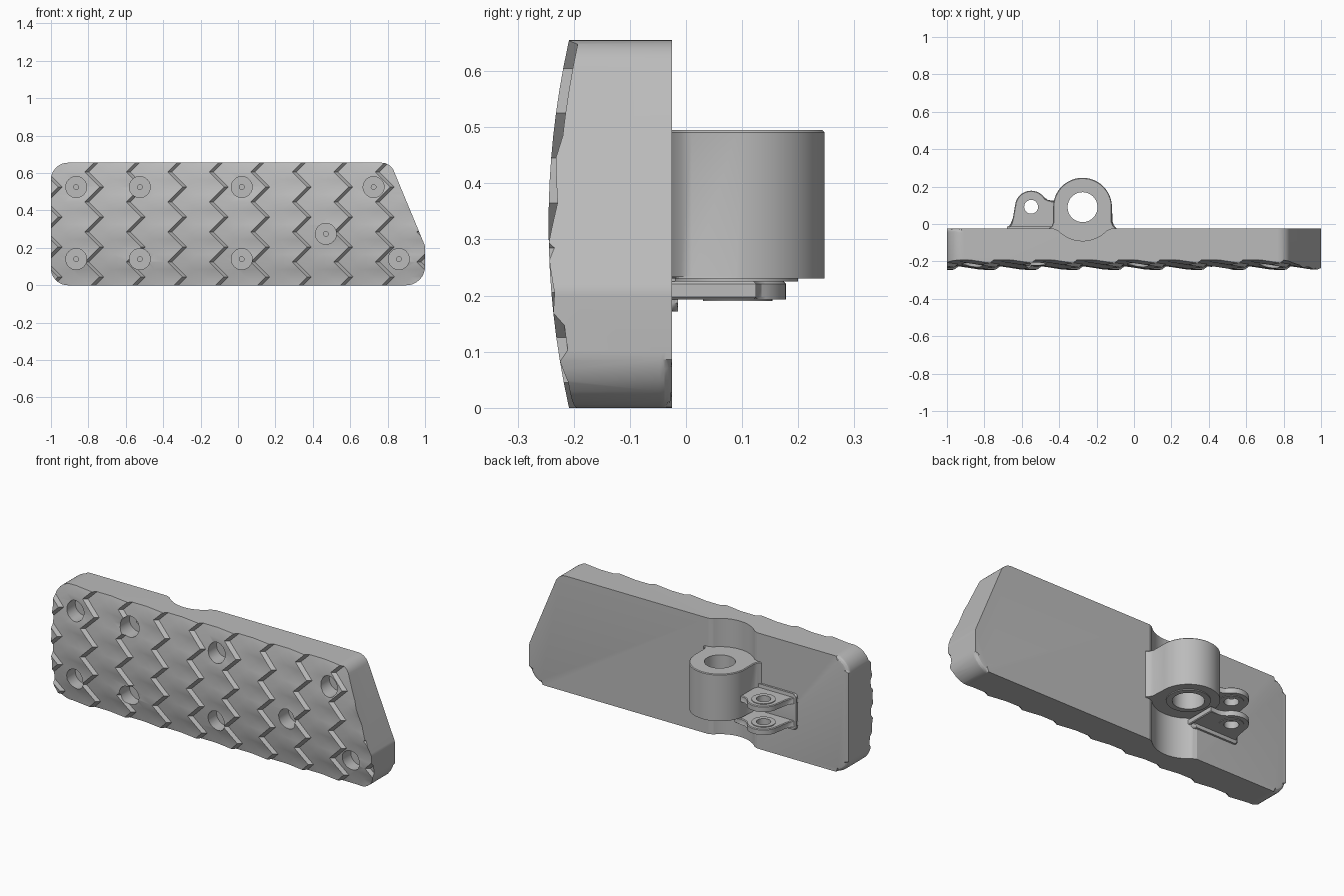
import bpy, bmesh, math
from mathutils import Vector

if "Cube" in bpy.data.objects:
    bpy.data.objects.remove(bpy.data.objects["Cube"])

metal = bpy.data.materials.new("grey_metal")
metal.use_nodes = True
GREY = (0.5, 0.5, 0.5, 1)
metal.diffuse_color = GREY
metal.node_tree.nodes["Principled BSDF"].inputs["Base Color"].default_value = GREY


def finish(name, bm):
    bmesh.ops.recalc_face_normals(bm, faces=bm.faces)
    mesh = bpy.data.meshes.new(name)
    bm.to_mesh(mesh)
    bm.free()
    mesh.materials.append(metal)
    obj = bpy.data.objects.new(name, mesh)
    bpy.context.collection.objects.link(obj)
    return obj


def loft(bm, rings):
    """Closed solid through a list of equal-length rings of points."""
    rows = [[bm.verts.new(p) for p in ring] for ring in rings]
    n = len(rows[0])
    for a, b in zip(rows, rows[1:]):
        for i in range(n):
            k = (i + 1) % n
            bm.faces.new((a[i], a[k], b[k], b[i]))
    return bm.faces.new(rows[0]), bm.faces.new(rows[-1])


def prism(name, profile, axis, low, high, bevel_low=0, bevel_high=0, segments=4):
    """Extrude a 2D profile along y (profile in xz) or z (profile in xy)."""
    place = (lambda p, d: (p[0], d, p[1])) if axis == "y" else (lambda p, d: (p[0], p[1], d))
    bm = bmesh.new()
    caps = loft(bm, [[place(p, d) for p in profile] for d in (low, high)])
    rims = [(list(cap.edges), width) for cap, width in zip(caps, (bevel_low, bevel_high))]
    for edges, width in rims:
        if width:
            bmesh.ops.bevel(bm, geom=edges, offset=width, segments=segments,
                            profile=0.5, affect="EDGES")
    return finish(name, bm)


def arc(cx, cy, r, start, end, steps=32):
    angles = [math.radians(start + (end - start) * i / steps) for i in range(steps + 1)]
    return [(cx + r * math.cos(a), cy + r * math.sin(a)) for a in angles]


def circle(cx, cy, r, steps=40):
    return arc(cx, cy, r, 0, 360, steps)[:-1]


def rounded(corners, steps=8):
    """Polygon from (x, y, radius) corners with true arcs."""
    points = []
    for i, (x, y, r) in enumerate(corners):
        p = Vector((x, y))
        d1 = (Vector(corners[i - 1][:2]) - p).normalized()
        d2 = (Vector(corners[(i + 1) % len(corners)][:2]) - p).normalized()
        half = d1.angle(d2) / 2
        centre = p + (d1 + d2).normalized() * r / math.sin(half)
        reach = r / math.tan(half)
        a, b = p + d1 * reach - centre, p + d2 * reach - centre
        for s in range(steps + 1):
            points.append(tuple(centre + a.lerp(b, s / steps).normalized() * r))
    return points


def boolean(target, cutter, operation="DIFFERENCE"):
    mod = target.modifiers.new("cut", "BOOLEAN")
    mod.object, mod.operation, mod.solver = cutter, operation, "EXACT"
    bpy.context.view_layer.objects.active = target
    bpy.ops.object.modifier_apply(modifier=mod.name)
    bpy.data.objects.remove(cutter)


def smooth(obj, degrees):
    bpy.ops.object.select_all(action="DESELECT")
    obj.select_set(True)
    bpy.context.view_layer.objects.active = obj
    bpy.ops.object.shade_smooth_by_angle(angle=math.radians(degrees))


# Pedal plate outline with a slanted upper corner
TOP, BACK = 0.655, -0.025
outline = rounded([(-1, 0, 0.09), (1, 0, 0.1), (1, 0.21, 0.06),
                   (0.815, TOP, 0.07), (-1, TOP, 0.09)])
plate = prism("pedal_plate", outline, "y", -0.3, BACK, bevel_high=0.022)

# Curved front face with zigzag sawtooth treads
TREAD_PITCH, TREAD_HEIGHT = 0.222, 0.017
rings = []
for j in range(-11, 10):
    z = 0.365 + 0.04 * j
    shift = 0.04 * (abs(j % 4 - 2) - 1)
    base = -0.228 + 0.34 * (z - TOP / 2) ** 2
    front = []
    for k in range(-2, 11):
        peak = -0.78 + TREAD_PITCH * k + shift
        front += [(peak - 0.11, base, z), (peak, base - TREAD_HEIGHT, z), (peak + 0.022, base, z)]
    rings.append(front + [(front[-1][0], 0.1, z), (front[0][0], 0.1, z)])
bm = bmesh.new()
loft(bm, rings)
bmesh.ops.triangulate(bm, faces=[f for f in bm.faces if len(f.verts) == 4])
boolean(plate, finish("tread_block", bm), "INTERSECT")

# Blind stud sockets, each with a small pilot hole
SOCKETS = [(x, z) for x in (-0.865, -0.525, 0.02) for z in (0.14, 0.525)]
SOCKETS += [(0.725, 0.525), (0.47, 0.275), (0.86, 0.14)]
for x, z in SOCKETS:
    boolean(plate, prism("socket_cutter", circle(x, z, 0.056, 32), "y", -0.4, -0.14))
    boolean(plate, prism("pilot_cutter", circle(x, z, 0.013, 12), "y", -0.2, -0.12))

# Saddle groove across the back around the pivot
PX, PY = -0.275, 0.09
groove = [(PX - 0.165, -0.02)] + arc(PX, PY, 0.18, 224, 316) + [(PX + 0.165, -0.02)]
boolean(plate, prism("groove_cutter", groove, "z", -0.1, 0.8))
smooth(plate, 22)

# Pivot boss with flared foot and bore
R = 0.157
boss_profile = arc(PX, PY, R, 0, 180, 40) + [
    (PX - R, 0.01), (PX - R - 0.008, -0.01), (PX - R - 0.03, -0.03), (PX - 0.14, -0.05),
    (PX - 0.1, -0.12), (PX + 0.1, -0.12), (PX + 0.14, -0.05),
    (PX + R + 0.03, -0.03), (PX + R + 0.008, -0.01), (PX + R, 0.01)]
boss = prism("pivot_boss", boss_profile, "z", 0.23, 0.495, 0.004, 0.004, 1)
boolean(boss, prism("bore_cutter", circle(PX, PY, 0.08, 48), "z", 0, 0.8))
smooth(boss, 30)

# Bushing rim under the boss
bush = prism("pivot_bushing", circle(PX, PY, 0.11, 48), "z", 0.225, 0.3)
boolean(bush, prism("bore_cutter", circle(PX, PY, 0.08, 48), "z", 0, 0.8))
smooth(bush, 30)

# Pair of linkage ears with collars
EX, EY = -0.55, 0.092
ear_profile = arc(EX, EY, 0.086, 30, 172, 24) + [
    (-0.648, 0.03), (-0.656, 0.0), (-0.668, -0.016), (-0.69, -0.028), (-0.69, -0.06),
    (-0.39, -0.06), (-0.39, 0.125), (-0.44, 0.122), (-0.46, 0.128)]
for name, low in (("lower_ear", 0.193), ("upper_ear", 0.323)):
    ear = prism(name, ear_profile, "z", low, low + 0.032, 0.004, 0.004, 1)
    collar = prism("collar", circle(EX, EY, 0.062), "z", low - 0.003, low + 0.036)
    boolean(ear, collar, "UNION")
    boolean(ear, prism("pin_cutter", circle(EX, EY, 0.037), "z", 0, 0.8))
    smooth(ear, 30)

# Raised pad joining the ears to the plate
pad = prism("ear_pad", rounded([(-0.68, 0.172, 0.015), (-0.4, 0.172, 0.015),
                                (-0.4, 0.376, 0.015), (-0.68, 0.376, 0.015)], 4),
            "y", -0.05, -0.014, bevel_high=0.01, segments=3)
smooth(pad, 30)
